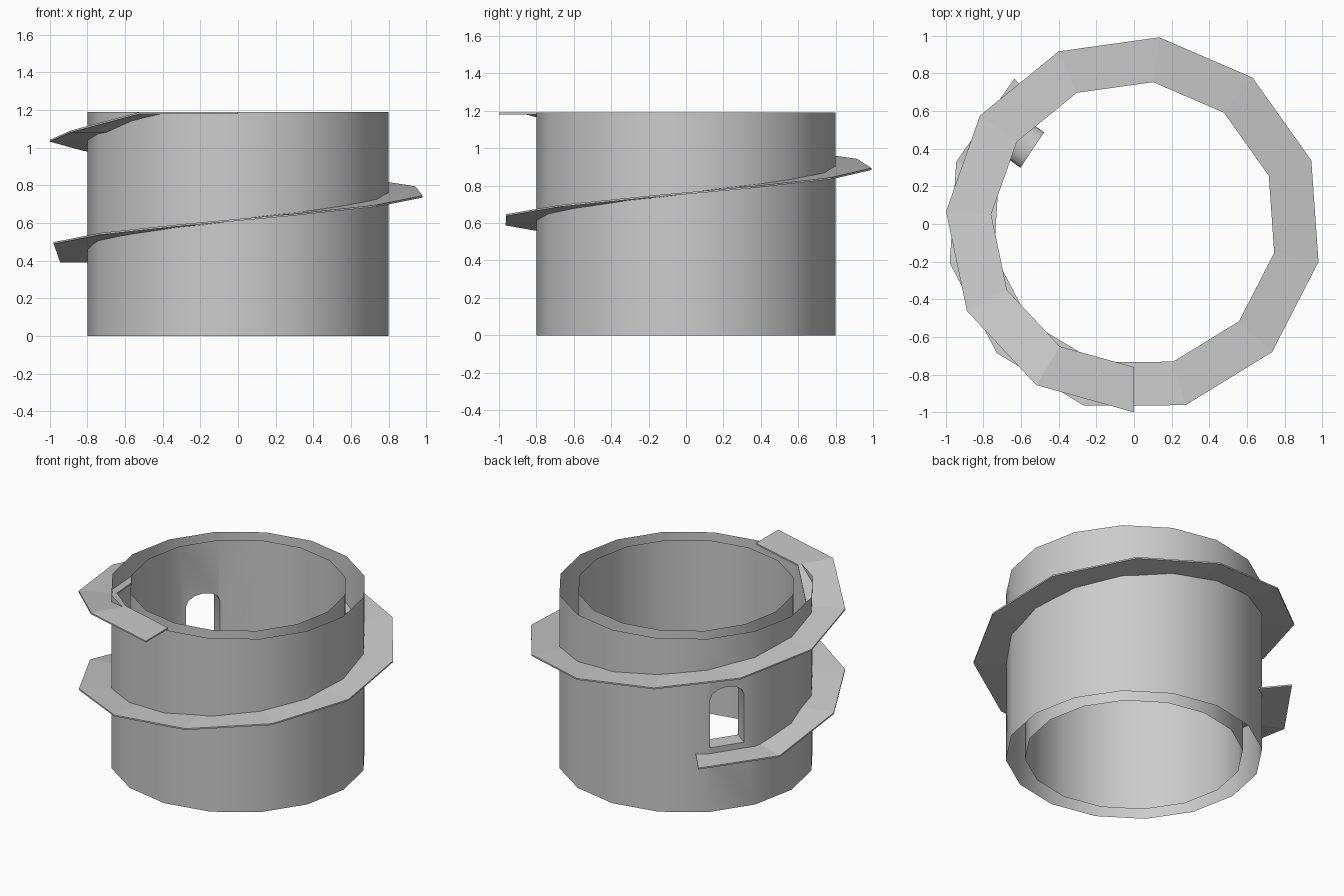
import bpy, bmesh
from math import sin, cos, radians, pi

if "Cube" in bpy.data.objects:
    bpy.data.objects.remove(bpy.data.objects["Cube"])

H = 1.19


def make_object(name, bm):
    bmesh.ops.recalc_face_normals(bm, faces=bm.faces)
    me = bpy.data.meshes.new(name)
    bm.to_mesh(me)
    bm.free()
    ob = bpy.data.objects.new(name, me)
    bpy.context.collection.objects.link(ob)
    return ob


def skin_sections(bm, sections, closed):
    """Join a list of matching vertex loops into a swept surface."""
    loops = [[bm.verts.new(p) for p in s] for s in sections]
    n = len(loops)
    for i in range(n if closed else n - 1):
        a, b = loops[i], loops[(i + 1) % n]
        for j in range(len(a)):
            k = (j + 1) % len(a)
            bm.faces.new((a[j], a[k], b[k], b[j]))
    if not closed:
        bm.faces.new(loops[0])
        bm.faces.new(loops[-1])


# tower wall: 16-sided double shell
bm = bmesh.new()
profile = [(0.68, 0), (0.8, 0), (0.8, H), (0.68, H)]
skin_sections(bm, [[(r * cos(2 * pi * i / 16), r * sin(2 * pi * i / 16), z)
                    for r, z in profile] for i in range(16)], True)
wall = make_object("tower_wall", bm)

# arched doorway cutter, facing back left
door = radians(144)
half, base, spring, rise = 0.113, 0.44, 0.77, 0.07
arch = [(-half, base), (half, base)]
arch += [(half * cos(pi * i / 6), spring + rise * sin(pi * i / 6)) for i in range(7)]
bm = bmesh.new()
skin_sections(bm, [[(d * cos(door) - s * sin(door), d * sin(door) + s * cos(door), z)
                    for s, z in arch] for d in (0.5, 1.0)], False)
cutter = make_object("doorway_cutter", bm)
cutter.hide_render = True

mod = wall.modifiers.new("doorway", 'BOOLEAN')
mod.operation = 'DIFFERENCE'
mod.solver = 'EXACT'
mod.object = cutter
bpy.context.view_layer.objects.active = wall
wall.select_set(True)
bpy.ops.object.modifier_apply(modifier=mod.name)
bpy.data.objects.remove(cutter)

# the gap between the shells is open at top and bottom
bm = bmesh.new()
bm.from_mesh(wall.data)
caps = [f for f in bm.faces
        if all(v.co.z < 1e-3 for v in f.verts) or all(v.co.z > H - 1e-3 for v in f.verts)]
bmesh.ops.delete(bm, geom=caps, context='FACES')
bm.to_mesh(wall.data)
bm.free()
bpy.ops.object.shade_smooth_by_angle(angle=radians(40))

# spiral ramp with a level landing at each end
STEPS, START, STEP, THICK = 16, -230.6, 31.29, 0.01
bm = bmesh.new()
sections = []
for i in range(STEPS + 1):
    a = radians(START + STEP * i)
    t = 0 if i <= 1 else STEPS if i >= STEPS - 1 else i
    z = 0.40 + (H - 0.40) * t / STEPS
    sections.append([(r * cos(a), r * sin(a), h) for r, h in
                     ((0.76, z), (1.0, z), (1.0, z - THICK), (0.76, z - THICK))])
skin_sections(bm, sections, False)
make_object("spiral_ramp", bm)
